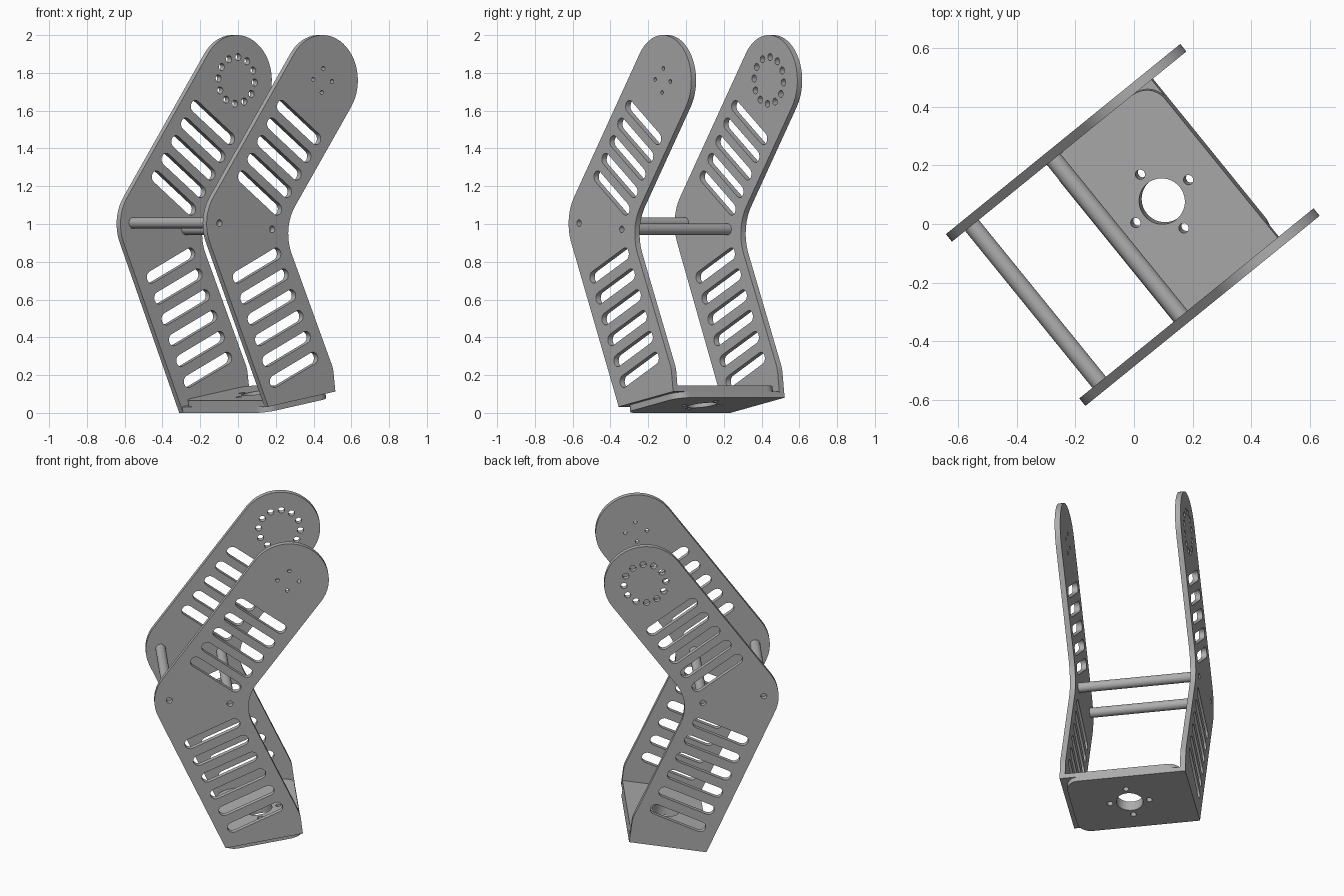
import bpy, bmesh
from math import sin, cos, pi, radians
from mathutils import Matrix, Vector

cube = bpy.data.objects.get("Cube")
if cube:
    bpy.data.objects.remove(cube)

grey = bpy.data.materials.new("satin_grey")
grey.use_nodes = True
grey.diffuse_color = (0.42, 0.42, 0.42, 1)
grey.node_tree.nodes["Principled BSDF"].inputs["Base Color"].default_value = (0.42, 0.42, 0.42, 1)

# Shared dimensions and directions
THICK = 0.033
INNER = 0.345            # half the gap between the side plates
HALF = 0.24              # half the width of each leg
yaw, tilt, lower, upper = map(radians, (39.05, 10, 25, 36))
along = Vector((cos(yaw), sin(yaw), 0))
up = Vector((0, 0, 1))
across = along.cross(up)
base_dir = Vector((cos(tilt), sin(tilt)))
base_nrm = Vector((-sin(tilt), cos(tilt)))
BASE_START = Vector((-0.094, 0))
BASE_LEN = 0.464


def frame(x, y, origin):
    m = Matrix((x, y, x.cross(y))).transposed().to_4x4()
    m.translation = origin
    return m


def fillet(corners, steps=14):
    """Round each (point, radius) corner of a closed outline."""
    out = []
    for i, (p, r) in enumerate(corners):
        p = Vector(p)
        if r == 0:
            out.append(p)
            continue
        a = (Vector(corners[i - 1][0]) - p).normalized()
        b = (Vector(corners[(i + 1) % len(corners)][0]) - p).normalized()
        half = a.angle(b) / 2
        centre = p + (a + b).normalized() * (r / sin(half))
        start = p + a * (r / (sin(half) / cos(half))) - centre
        end = p + b * (r / (sin(half) / cos(half))) - centre
        sweep = start.angle(end)
        for k in range(steps + 1):
            f = k / steps
            out.append(centre + (start * sin((1 - f) * sweep) + end * sin(f * sweep)) / sin(sweep))
    return out


def circle(c, r, n=20):
    return [Vector(c) + r * Vector((cos(2 * pi * k / n), sin(2 * pi * k / n))) for k in range(n)]


def ring(c, r, hole, count, turn=0.0):
    return [circle(Vector(c) + r * Vector((cos(turn + 2 * pi * k / count), sin(turn + 2 * pi * k / count))), hole, 16)
            for k in range(count)]


def slot(c, angle, length=0.29, r=0.0325, n=8):
    d = Vector((cos(angle), sin(angle)))
    pts = []
    for side in (1, -1):
        for k in range(n + 1):
            a = angle - pi / 2 + pi * k / n + (0 if side > 0 else pi)
            pts.append(Vector(c) + d * (side * length / 2) + r * Vector((cos(a), sin(a))))
    return pts


def slot_row(first, last, count, angle):
    return [slot(Vector(first).lerp(Vector(last), k / (count - 1)), angle) for k in range(count)]


def finish(name, mesh, matrix):
    bm = bmesh.new()
    bm.from_mesh(mesh)
    bmesh.ops.remove_doubles(bm, verts=bm.verts, dist=0.0002)
    bmesh.ops.recalc_face_normals(bm, faces=bm.faces)
    bm.to_mesh(mesh)
    bm.free()
    mesh.materials.clear()
    mesh.materials.append(grey)
    obj = bpy.data.objects.new(name, mesh)
    obj.matrix_world = matrix
    bpy.context.collection.objects.link(obj)
    bpy.ops.object.select_all(action='DESELECT')
    obj.select_set(True)
    bpy.context.view_layer.objects.active = obj
    bpy.ops.object.shade_smooth_by_angle(angle=radians(30))
    return obj


def sheet(name, outlines, matrix):
    """Flat sheet: first outline is the border, the others are holes."""
    curve = bpy.data.curves.new(name + "_outline", 'CURVE')
    curve.dimensions = '2D'
    curve.fill_mode = 'BOTH'
    curve.extrude = THICK / 2
    for pts in outlines:
        sp = curve.splines.new('POLY')
        sp.points.add(len(pts) - 1)
        for q, p in zip(sp.points, pts):
            q.co = (p.x, p.y, 0, 1)
        sp.use_cyclic_u = True
    tmp = bpy.data.objects.new(name + "_outline", curve)
    bpy.context.collection.objects.link(tmp)
    deps = bpy.context.evaluated_depsgraph_get()
    mesh = bpy.data.meshes.new_from_object(tmp.evaluated_get(deps))
    bpy.data.objects.remove(tmp)
    bpy.data.curves.remove(curve)
    mesh.name = name
    return finish(name, mesh, matrix)


# Side plates: bent leg outline with slots, pin holes and a joint hole pattern
joint = Vector((0.27, 1.76))
axis = Vector((sin(upper), cos(upper))) * HALF
perp = Vector((cos(upper), -sin(upper))) * HALF
pins = [(-0.433, 1.005), (-0.074, 0.972)]
slots = slot_row((0.108, 1.537), (-0.158, 1.164), 5, -upper)
slots += slot_row((-0.178, 0.78), (0.074, 0.228), 6, lower)


def side_plate(name, side, lift, joint_holes):
    start = BASE_START + base_nrm * lift
    border = fillet([
        (start, 0), (start + base_dir * BASE_LEN, 0),
        ((0.342, 0.235), 0.15), ((-0.003, 0.976), 0.25),
        (joint + axis + perp, HALF - 0.001), (joint + axis - perp, HALF - 0.001),
        ((-0.557, 1.029), HALF)])
    holes = slots + [circle(p, 0.018) for p in pins] + joint_holes
    sheet(name, [border] + holes, frame(along, up, across * side * (INNER + THICK / 2)))


turn = radians(-5)
side_plate("back_side_plate", -1, 0, ring(joint, 0.124, 0.019, 12, turn))
side_plate("front_side_plate", 1, THICK, ring(joint, 0.064, 0.011, 4, turn))


# Overlapping base flanges, each rounded at its free end
def base_flange(name, side, lift):
    fixed, free = side * INNER, -side * INNER
    border = fillet([((0, fixed), 0), ((BASE_LEN, fixed), 0),
                     ((BASE_LEN, free), 0.08), ((0, free), 0.08)])
    mid = (BASE_LEN / 2, 0)
    slope = along * cos(tilt) + up * sin(tilt)
    p = BASE_START + base_nrm * (lift + THICK / 2)
    sheet(name, [border, circle(mid, 0.079, 40)] + ring(mid, 0.118, 0.017, 4),
          frame(slope, -across, along * p.x + up * p.y))


base_flange("lower_base_flange", 1, 0)
base_flange("upper_base_flange", -1, THICK)

# Spacer rods between the plates
for name, (s, z) in zip(("outer_spacer_rod", "inner_spacer_rod"), pins):
    mesh = bpy.data.meshes.new(name)
    bm = bmesh.new()
    bmesh.ops.create_cone(bm, cap_ends=True, segments=32, radius1=0.03, radius2=0.03, depth=2 * INNER)
    bm.to_mesh(mesh)
    bm.free()
    finish(name, mesh, frame(along, up, along * s + up * z))
